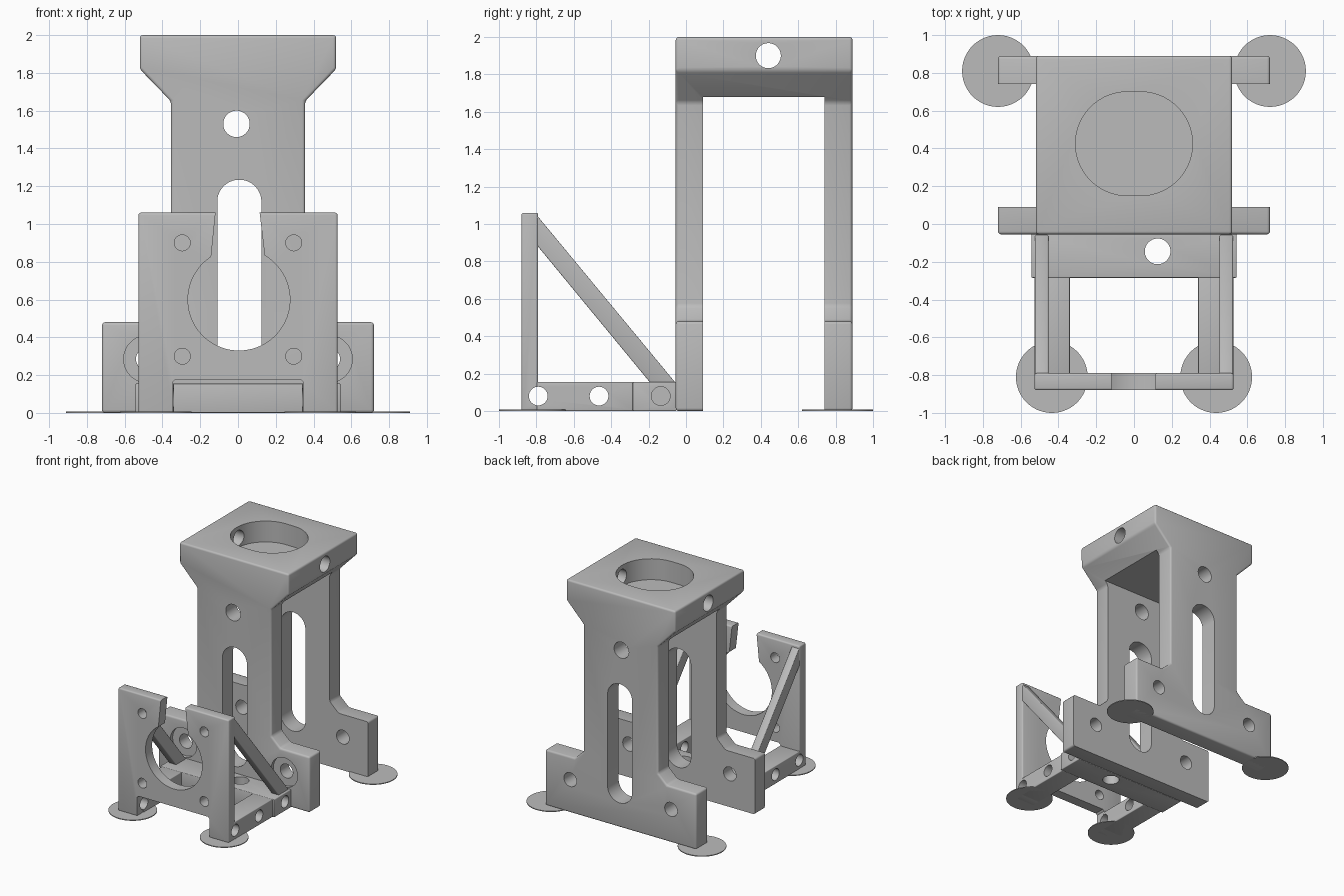
import bpy, bmesh, math
from mathutils import Vector

cube = bpy.data.objects.get("Cube")
if cube:
    bpy.data.objects.remove(cube, do_unlink=True)

grey = bpy.data.materials.new("plain grey")
grey.use_nodes = True
grey.diffuse_color = (0.5, 0.5, 0.5, 1)
grey.node_tree.nodes["Principled BSDF"].inputs["Base Color"].default_value = (0.5, 0.5, 0.5, 1)


def apply(obj, kind, **settings):
    mod = obj.modifiers.new(kind.title(), kind)
    for key, value in settings.items():
        setattr(mod, key, value)
    bpy.context.view_layer.objects.active = obj
    bpy.ops.object.modifier_apply(modifier=mod.name)


def prism(name, outline, axis, start, end, bevel=0.0):
    """Extrude a flat outline along one axis, with optional rounded edges."""
    place = {"x": lambda u, v, d: (d, u, v),
             "y": lambda u, v, d: (u, d, v),
             "z": lambda u, v, d: (u, v, d)}[axis]
    bm = bmesh.new()
    face = bm.faces.new([bm.verts.new(place(u, v, start)) for u, v in outline])
    made = bmesh.ops.extrude_face_region(bm, geom=[face])["geom"]
    shift = Vector(place(0, 0, end - start))
    bmesh.ops.translate(bm, vec=shift, verts=[g for g in made if isinstance(g, bmesh.types.BMVert)])
    bmesh.ops.recalc_face_normals(bm, faces=bm.faces)
    mesh = bpy.data.meshes.new(name)
    bm.to_mesh(mesh)
    bm.free()
    mesh.materials.append(grey)
    obj = bpy.data.objects.new(name, mesh)
    bpy.context.collection.objects.link(obj)
    if bevel:
        apply(obj, "BEVEL", width=bevel, segments=3, limit_method="ANGLE")
    return obj


def rect(u0, u1, v0, v1):
    return [(u0, v0), (u1, v0), (u1, v1), (u0, v1)]


def oval(u, v, r, du=0.0, dv=0.0, n=48):
    """Circle, or a stadium stretched by du or dv on each side of its centre."""
    pts = []
    for i in range(n):
        a = 2 * math.pi * (i + 0.5) / n
        c, s = math.cos(a), math.sin(a)
        pts.append((u + r * c + math.copysign(du, c), v + r * s + math.copysign(dv, s)))
    return pts


def cut(obj, outline, axis, start, end):
    cutter = prism("cutter", outline, axis, start, end)
    apply(obj, "BOOLEAN", object=cutter, operation="DIFFERENCE", solver="EXACT")
    bpy.data.objects.remove(cutter, do_unlink=True)


# Tower: one silhouette, hollowed into a front and a back leg plate
right_side = [(0.72, 0), (0.72, 0.48), (0.44, 0.48), (0.355, 0.56),
              (0.355, 1.65), (0.52, 1.82), (0.52, 2.0)]
left_side = [(-x, z) for x, z in reversed(right_side)]
tower = prism("tower", right_side + left_side, "y", -0.055, 0.89, 0.016)
cut(tower, rect(-1, 1, -0.1, 1.68), "y", 0.09, 0.74)
cut(tower, oval(0.007, 0.7225, 0.117, dv=0.395), "y", -0.2, 1)
cut(tower, oval(-0.008, 1.53, 0.07), "y", -0.2, 1)
for side in (-1, 1):
    cut(tower, oval(side * 0.48, 0.285, 0.06), "y", -0.2, 1)
    cut(tower, oval(side * 0.48, 0.285, 0.125), "y", -0.2, -0.025)

# Oval pocket in the head and the cross hole through it
cut(tower, oval(0, 0.425, 0.275, du=0.035), "z", 1.82, 2.1)
cut(tower, oval(0.44, 1.9, 0.067), "x", -0.8, 0.8)
parts = [tower]

# Front mounting plate with round opening, tapered slot and foot gap
plate = prism("front_plate", rect(-0.527, 0.527, 0, 1.06), "y", -0.88, -0.79, 0.012)
cut(plate, oval(0.005, 0.6, 0.27, n=64), "y", -1, -0.7)
cut(plate, [(-0.145, 0.8), (0.145, 0.8), (0.11, 1.1), (-0.115, 1.1)], "y", -1, -0.7)
cut(plate, [(-0.345, -0.1), (0.345, -0.1), (0.345, 0.165), (0.33, 0.178),
            (-0.33, 0.178), (-0.345, 0.165)], "y", -1, -0.7)
for side in (-1, 1):
    for z in (0.3, 0.9):
        cut(plate, oval(side * 0.295, z, 0.042), "y", -1, -0.7)
cut(plate, oval(-0.79, 0.08, 0.05), "x", -1, 1)
parts.append(plate)

# Cross beam in front of the tower
beam = prism("cross_beam", rect(-0.543, 0.543, -0.285, -0.05), "z", 0, 0.155, 0.006)
cut(beam, oval(0.125, -0.145, 0.068), "z", -0.1, 0.3)
for side in (-1, 1):
    cut(beam, oval(-0.135, 0.08, 0.05), "x", side * 0.3, side * 0.7)
parts.append(beam)

# Side rails and diagonal braces
for side, label in ((1, "left"), (-1, "right")):
    rail = prism(label + "_rail", rect(-0.8, -0.28, 0, 0.155), "x",
                 side * 0.34, side * 0.527, 0.006)
    for y in (-0.79, -0.465):
        cut(rail, oval(y, 0.08, 0.05), "x", -1, 1)
    parts.append(rail)
    parts.append(prism(label + "_brace",
                       [(-0.8, 1.05), (-0.8, 0.89), (-0.19, 0.15), (-0.055, 0.15)],
                       "x", side * 0.453, side * 0.524, 0.006))

# Thin round pads under the corners
for label, x, y in (("back", 0.72, 0.81), ("front", 0.435, -0.81)):
    for side, hand in ((1, "left"), (-1, "right")):
        parts.append(prism(f"{label}_{hand}_pad", oval(side * x, y, 0.19, n=64), "z", 0, 0.007))

# Smooth the curved surfaces and keep the edges crisp
bpy.ops.object.select_all(action="DESELECT")
for part in parts:
    part.select_set(True)
bpy.context.view_layer.objects.active = tower
bpy.ops.object.shade_smooth_by_angle(angle=math.radians(31))
